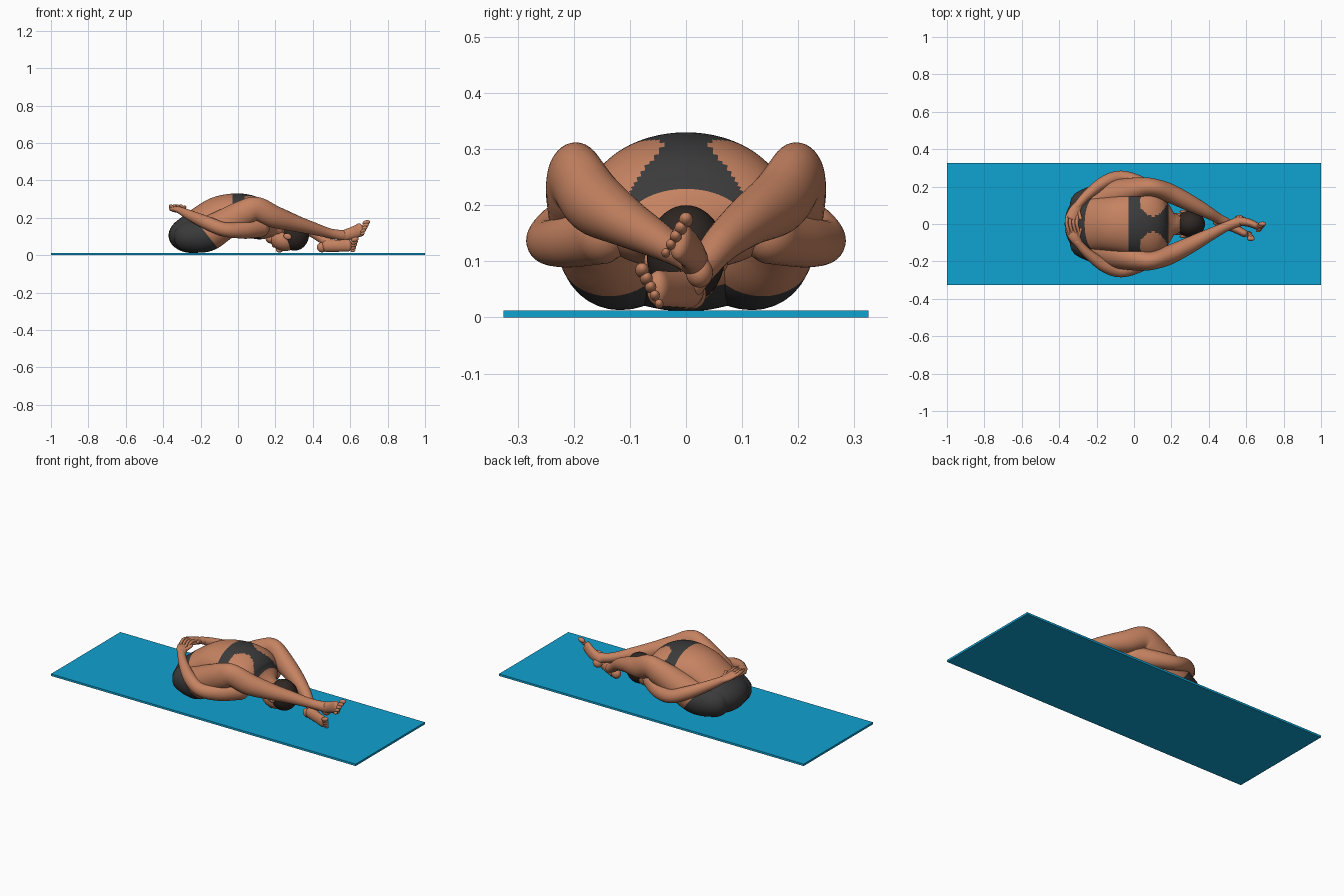
import bpy, bmesh, math
from mathutils import Vector

if "Cube" in bpy.data.objects:
    bpy.data.objects.remove(bpy.data.objects["Cube"])

def material(name, rgb):
    m = bpy.data.materials.new(name)
    m.diffuse_color = (*rgb, 1)
    m.use_nodes = True
    m.node_tree.nodes["Principled BSDF"].inputs["Base Color"].default_value = m.diffuse_color
    return m

SKIN = material("skin", (0.56, 0.225, 0.12))
CLOTH = material("charcoal_cloth", (0.045, 0.043, 0.043))
HAIR = material("dark_hair", (0.028, 0.020, 0.017))
BLUE = material("mat_blue", (0.005, 0.36, 0.64))

def finish(name, bm, mats, rule=None, smooth=True):
    """Make the object; rule(centre, normal) picks the material index."""
    bmesh.ops.recalc_face_normals(bm, faces=bm.faces[:])
    bm.normal_update()
    for f in bm.faces:
        f.smooth = smooth
        if rule:
            f.material_index = int(rule(f.calc_center_median(), f.normal))
    me = bpy.data.meshes.new(name)
    bm.to_mesh(me)
    bm.free()
    for m in mats:
        me.materials.append(m)
    ob = bpy.data.objects.new(name, me)
    bpy.context.collection.objects.link(ob)
    return ob

def cut(bm, point, normal):
    bmesh.ops.bisect_plane(bm, geom=bm.verts[:] + bm.edges[:] + bm.faces[:],
                           plane_co=point, plane_no=normal, dist=1e-5)

def spline(pts, steps):
    """Catmull-Rom through tuples of any length."""
    P = [pts[0]] + list(pts) + [pts[-1]]
    out = []
    for i in range(1, len(P) - 2):
        for k in range(steps):
            t = k / steps
            out.append([0.5 * (2*b + (c-a)*t + (2*a-5*b+4*c-d)*t*t + (3*b-a-3*c+d)*t**3)
                        for a, b, c, d in zip(P[i-1], P[i], P[i+1], P[i+2])])
    return out + [list(pts[-1])]

def tube(name, pts, mats, rule=None, seg=28, steps=6, cuts=()):
    """Round-ended tube; each point is x, y, z, half width, half height."""
    S = spline(pts, steps)
    C = [Vector(s[:3]) for s in S]
    T = [(C[min(i+1, len(C)-1)] - C[max(i-1, 0)]).normalized() for i in range(len(C))]
    rings = [(C[i], T[i], S[i][3], S[i][4]) for i in range(len(C))]
    def cap(i, sign):
        c, t, a, b = rings[i]
        return [(c + t * sign * min(a, b) * math.sin(math.radians(g)), t,
                 a * math.cos(math.radians(g)), b * math.cos(math.radians(g)))
                for g in (25, 45, 65, 80, 87)]
    rings = cap(0, -1)[::-1] + rings + cap(-1, 1)
    bm = bmesh.new()
    loops = []
    for c, t, a, b in rings:
        side = t.cross(Vector((0, 0, 1))).normalized()
        up = side.cross(t)
        loops.append([bm.verts.new(c + side * a * math.cos(2*math.pi*k/seg)
                                   + up * b * math.sin(2*math.pi*k/seg)) for k in range(seg)])
    for p, q in zip(loops, loops[1:]):
        for k in range(seg):
            bm.faces.new((p[k], p[(k+1) % seg], q[(k+1) % seg], q[k]))
    bm.faces.new(loops[0][::-1])
    bm.faces.new(loops[-1])
    for c in cuts:
        cut(bm, *c)
    return finish(name, bm, mats, rule)

def ball(name, centre, radii, mats, rule=None, cuts=(), tilt=0):
    bm = bmesh.new()
    bmesh.ops.create_uvsphere(bm, u_segments=32, v_segments=20, radius=1)
    for v in bm.verts:
        x, y, z = (v.co[i] * radii[i] for i in range(3))
        v.co = Vector((x*math.cos(tilt) + z*math.sin(tilt), y,
                       z*math.cos(tilt) - x*math.sin(tilt))) + Vector(centre)
    for c in cuts:
        cut(bm, *c)
    return finish(name, bm, mats, rule)

# Yoga mat
bm = bmesh.new()
bmesh.ops.create_cube(bm, size=1)
for v in bm.verts:
    v.co = (v.co.x * 2, v.co.y * 0.65, v.co.z * 0.012 + 0.006)
finish("yoga_mat", bm, [BLUE], smooth=False)

# Shorts end on one slanted plane shared by pelvis, torso and thighs
WAIST = ((-0.27, 0, 0.24), (1, 0, 0.8))
def in_shorts(c):
    return c.x + 0.8 * c.z < -0.078

def torso_rule(c, n):
    if in_shorts(c):
        return True
    if c.x < -0.03 or c.x > 0.185:
        return False
    if n.z < -0.1:
        return c.x < 0.12
    return c.x < 0.035 or abs(c.y) < 0.042 + 11 * (c.x - 0.1) ** 2

# Pelvis and torso
ball("pelvis", (-0.225, 0, 0.116), (0.147, 0.175, 0.104), [SKIN, CLOTH],
     lambda c, n: in_shorts(c), [WAIST], tilt=-0.15)
tube("torso", [(-0.27, 0, 0.12, 0.15, 0.085), (-0.19, 0, 0.172, 0.142, 0.092),
               (-0.10, 0, 0.21, 0.15, 0.105), (0, 0, 0.214, 0.17, 0.116),
               (0.08, 0, 0.195, 0.185, 0.115), (0.14, 0, 0.165, 0.165, 0.088),
               (0.18, 0, 0.15, 0.11, 0.062), (0.21, 0, 0.14, 0.06, 0.048)],
     [SKIN, CLOTH], torso_rule, seg=120, steps=14,
     cuts=[WAIST, ((-0.03, 0, 0), (1, 0, 0)), ((0.185, 0, 0), (1, 0, 0))])

# Head, face down between the shins
tube("neck", [(0.15, 0, 0.155, 0.055, 0.045), (0.21, 0, 0.14, 0.046, 0.042),
              (0.27, 0, 0.12, 0.046, 0.045)], [SKIN])
ball("hair", (0.302, 0, 0.112), (0.078, 0.07, 0.088), [HAIR])
ball("face", (0.24, 0, 0.082), (0.075, 0.06, 0.058), [SKIN], tilt=0.35)
ball("chin", (0.178, 0, 0.088), (0.03, 0.034, 0.026), [SKIN])
ball("nose", (0.222, 0, 0.028), (0.02, 0.013, 0.014), [SKIN])
ball("lips", (0.194, 0, 0.052), (0.012, 0.022, 0.012), [SKIN])
for s in (-1, 1):
    ball("ear", (0.265, s * 0.066, 0.10), (0.022, 0.009, 0.016), [SKIN], tilt=0.4)

for s in (-1, 1):
    side = "front" if s < 0 else "back"
    flip = lambda pts: [(p[0], s * p[1], *p[2:]) for p in pts]
    # Leg: hip, knee and shin; the shins cross, front one on top
    end = ([(0.40, 0.06, 0.143, 0.034, 0.034), (0.49, 0.015, 0.117, 0.026, 0.026),
            (0.56, -0.012, 0.105, 0.027, 0.029)] if s < 0 else
           [(0.39, 0.065, 0.133, 0.034, 0.034), (0.45, 0.03, 0.09, 0.027, 0.027),
            (0.49, 0.008, 0.062, 0.027, 0.028)])
    tube(side + "_leg", flip([(-0.26, 0.10, 0.098, 0.085, 0.083), (-0.17, 0.13, 0.11, 0.09, 0.092),
                              (-0.08, 0.16, 0.16, 0.08, 0.083), (0.03, 0.19, 0.223, 0.06, 0.072),
                              (0.10, 0.195, 0.247, 0.049, 0.064), (0.19, 0.165, 0.207, 0.051, 0.06),
                              (0.30, 0.112, 0.172, 0.044, 0.045)] + end),
         [SKIN, CLOTH], lambda c, n: in_shorts(c), seg=36, steps=10, cuts=[WAIST])
    # Arm: under the knee, elbow out, forearm round the hips
    tube(side + "_arm", flip([(0.12, 0.15, 0.15, 0.05, 0.055), (0.03, 0.215, 0.135, 0.042, 0.046),
                              (-0.07, 0.248, 0.137, 0.037, 0.038), (-0.16, 0.222, 0.17, 0.034, 0.036),
                              (-0.25, 0.155, 0.21, 0.026, 0.028), (-0.305, 0.095, 0.237, 0.021, 0.02)]),
         [SKIN], steps=8)
    # Hand with fingers interlaced behind the back
    lift = 0.006 * s
    tube(side + "_hand", flip([(-0.295, 0.105, 0.234, 0.022, 0.017), (-0.318, 0.07, 0.244, 0.03, 0.017),
                               (-0.334, 0.035, 0.25 + lift, 0.032, 0.015)]), [SKIN])
    for i in range(4):
        x = -0.358 + 0.018 * i
        tube(side + "_finger", flip([(x, 0.04, 0.25 + lift, 0.009, 0.009),
                                     (x - 0.002, 0.0, 0.257 + lift, 0.009, 0.009),
                                     (x + 0.012, -0.05, 0.247 + lift, 0.007, 0.007)]),
             [SKIN], seg=12, steps=4)
    tube(side + "_thumb", flip([(-0.30, 0.075, 0.242, 0.011, 0.011),
                                (-0.285, 0.03, 0.257, 0.009, 0.009)]), [SKIN], seg=12)

# Feet: turned on edge, big toe uppermost
def foot(name, path, heel, toe_a, toe_b):
    tube(name, path, [SKIN])
    ball(name + "_heel", heel, (0.028, 0.024, 0.027), [SKIN])
    for i in range(5):
        p = Vector(toe_a).lerp(Vector(toe_b), i / 4)
        r = 0.0125 - 0.0012 * i
        ball(name + "_toe", p, (r * 1.7, r, r), [SKIN], tilt=-0.3)

foot("front_foot", [(0.555, 0.015, 0.10, 0.025, 0.03), (0.61, 0.008, 0.118, 0.022, 0.032),
                    (0.655, -0.01, 0.136, 0.019, 0.036)],
     (0.563, 0.024, 0.08), (0.686, 0.0, 0.174), (0.665, -0.036, 0.115))
foot("back_foot", [(0.475, 0.005, 0.05, 0.027, 0.034), (0.535, -0.022, 0.05, 0.023, 0.032),
                   (0.59, -0.05, 0.052, 0.02, 0.032)],
     (0.45, 0.012, 0.042), (0.625, -0.078, 0.084), (0.615, -0.048, 0.024))
